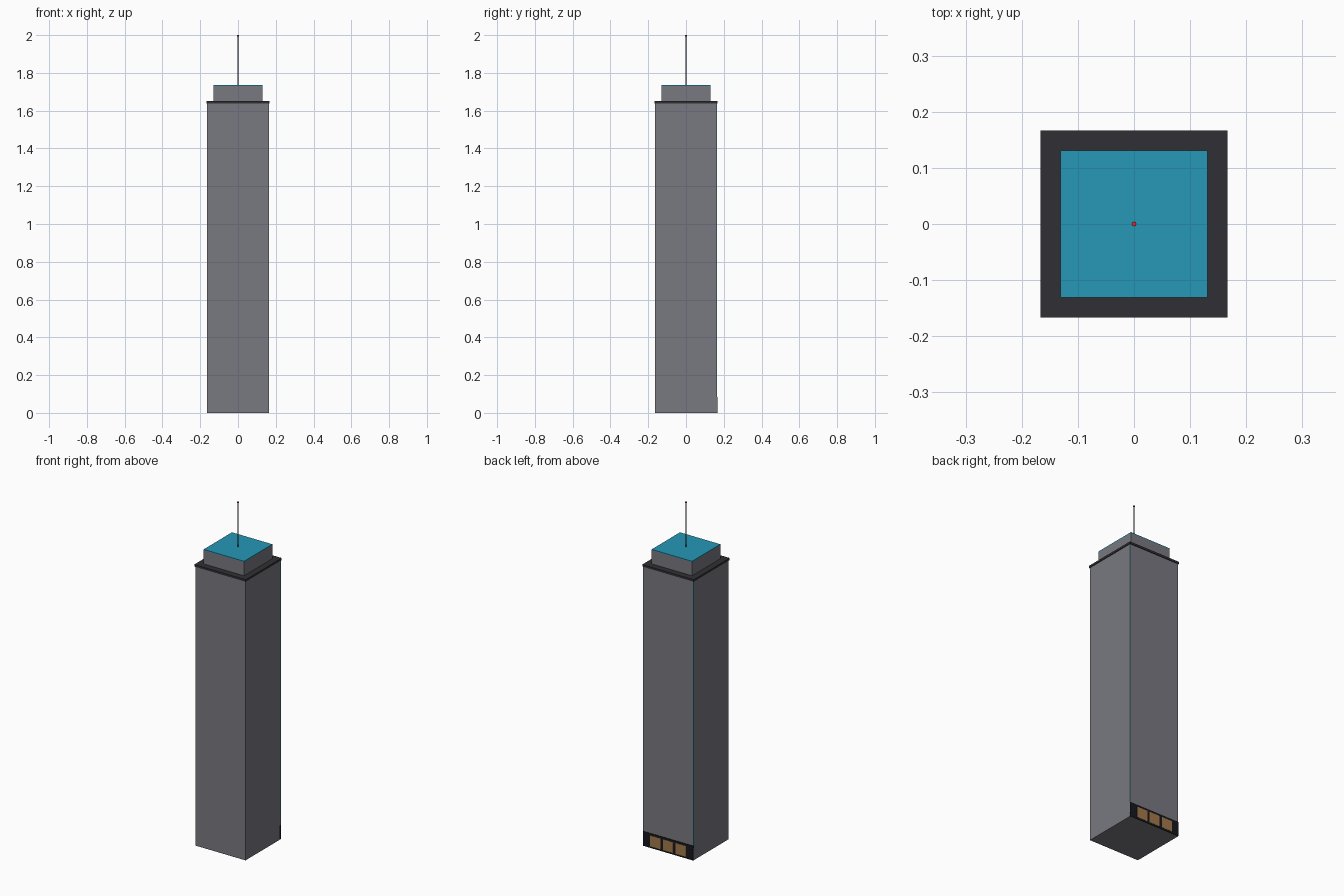
import bpy, bmesh

if "Cube" in bpy.data.objects:
    bpy.data.objects.remove(bpy.data.objects["Cube"])


def material(name, rgb):
    m = bpy.data.materials.new(name)
    m.diffuse_color = (*rgb, 1)
    m.use_nodes = True
    m.node_tree.nodes["Principled BSDF"].inputs["Base Color"].default_value = m.diffuse_color
    return m


GREY = material("facade_grey", (0.19, 0.19, 0.22))
DARK = material("dark_trim", (0.03, 0.03, 0.035))
BLACK = material("lobby_black", (0.008, 0.009, 0.012))
TEAL = material("teal", (0.02, 0.31, 0.47))
AMBER = material("amber_glass", (0.36, 0.19, 0.07))
RED = material("beacon_red", (0.6, 0.03, 0.03))


def box(name, x, y, z, mat):
    """Box given by its (min, max) range on each axis."""
    bm = bmesh.new()
    bmesh.ops.create_cube(bm, size=1)
    for v in bm.verts:
        v.co = [r[0] if c < 0 else r[1] for r, c in zip((x, y, z), v.co)]
    mesh = bpy.data.meshes.new(name)
    bm.to_mesh(mesh)
    bm.free()
    mesh.materials.append(mat)
    ob = bpy.data.objects.new(name, mesh)
    bpy.context.collection.objects.link(ob)
    return ob


def rod(name, r, z0, z1, mat):
    bpy.ops.mesh.primitive_cylinder_add(vertices=8, radius=r, depth=z1 - z0,
                                        location=(0, 0, (z0 + z1) / 2))
    ob = bpy.context.object
    ob.name = name
    ob.data.materials.append(mat)


W, R, C = 0.163, 0.167, 0.131   # half widths: shaft, roof ledge, crown

# Tower shaft, roof ledge and set-back crown
box("tower_shaft", (-W, W), (-W, W), (0, 1.64), GREY)
box("roof_ledge", (-R, R), (-R, R), (1.638, 1.65), DARK)
box("crown", (-C, C), (-C, C), (1.65, 1.73), GREY)
box("crown_roof", (-C, C), (-C, C), (1.73, 1.735), TEAL)

# Thin teal trim on the two back corners
for side, s in (("left", -1), ("right", 1)):
    xs = sorted((s * (W - 0.002), s * (W + 0.0006)))
    box(f"corner_trim_{side}", xs, (W - 0.002, W + 0.0006), (0.085, 1.638), TEAL)

# Lobby on the back with three lit windows
box("lobby", (-W, W), (W - 0.01, 0.166), (0, 0.085), BLACK)
for i in (-1, 0, 1):
    x = i * 0.084
    box(f"lobby_window_{i + 2}", (x - 0.034, x + 0.034), (0.16, 0.167), (0.01, 0.073), AMBER)

# Mast and beacon
rod("mast", 0.0035, 1.73, 1.994, DARK)
rod("beacon", 0.0045, 1.992, 2.0, RED)
